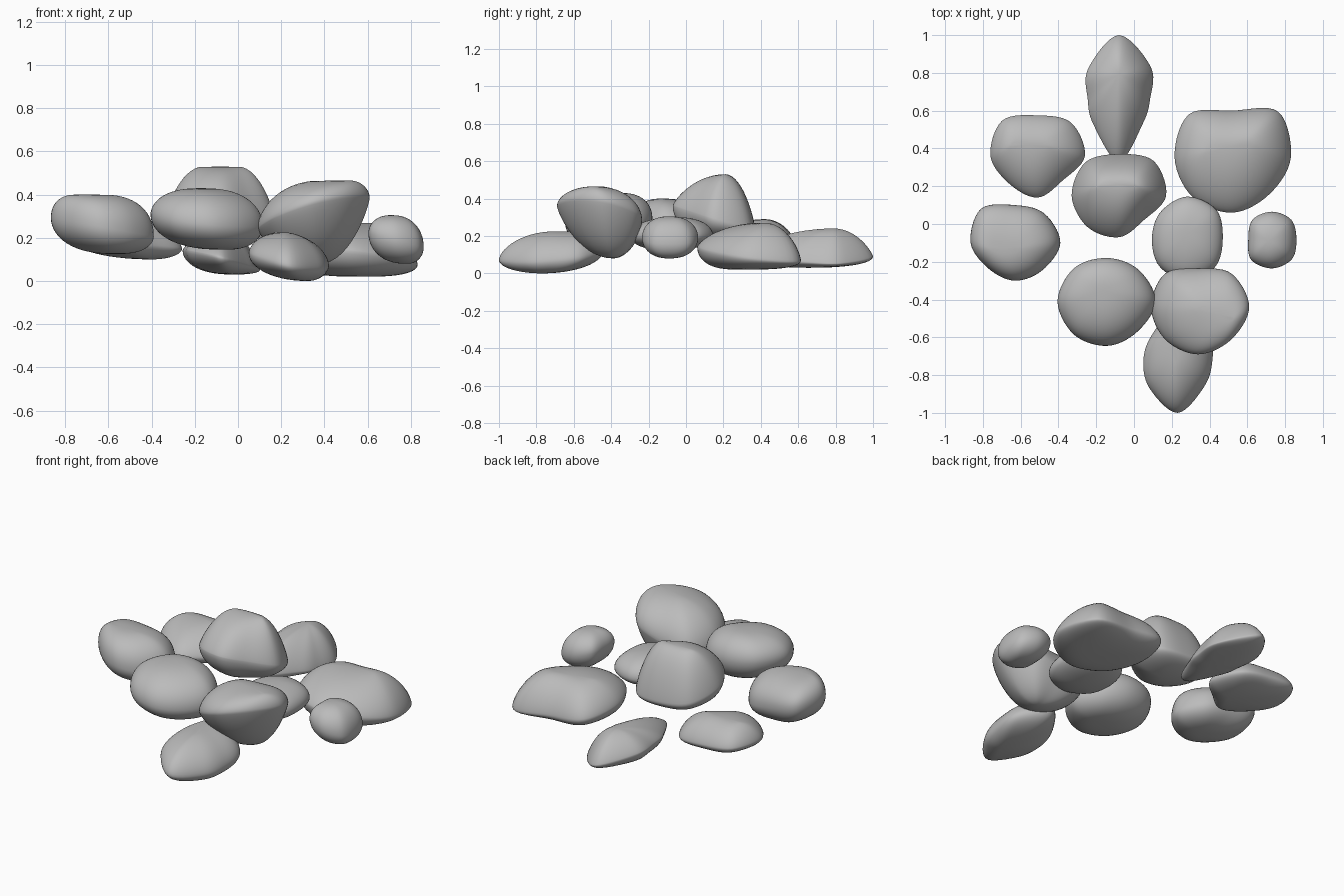
import bpy
import math
from mathutils import Vector

# Remove the default cube
default_cube = bpy.data.objects.get("Cube")
if default_cube:
    bpy.data.objects.remove(default_cube, do_unlink=True)

SEGMENTS = 56
RINGS = 14

# Single stone material
stone = bpy.data.materials.new("stone_grey")
stone.use_nodes = True
grey = (0.5, 0.5, 0.5, 1)
stone.diffuse_color = grey
stone.node_tree.nodes["Principled BSDF"].inputs["Base Color"].default_value = grey


def smooth_outline(radii, place):
    """Closed Catmull-Rom curve through points set evenly round the stone."""
    count = len(radii)
    index = int(place)
    t = place - index
    corners = []
    for step in (-1, 0, 1, 2):
        k = (index + step) % count
        angle = math.tau * k / count
        corners.append(Vector((math.cos(angle), math.sin(angle), 0)) * radii[k])
    a, b, c, d = corners
    return b + (c - a + (2 * a - 5 * b + 4 * c - d + (3 * (b - c) + d - a) * t) * t) * t / 2


# Radii run counter-clockwise from +x; tilt is the rise of the rim along x and y.
# Forms hold fullness (below one is boxier) and sharpness (above one is pointed).
# Ridge is the half length of the crest along x and y.
def build_stone(name, centre, radii, peak, base, tilt=(0, 0),
                top_form=(1, 1), base_form=(1, 1), ridge=(0, 0)):
    """Loft a tilted rim outline up to a peak and down to a base point."""
    centre, peak, base = Vector(centre), Vector(peak), Vector(base)
    along = Vector((*ridge, 0))
    rim = []
    crest = []
    for i in range(SEGMENTS):
        offset = smooth_outline(radii, len(radii) * i / SEGMENTS)
        offset.z = offset.x * tilt[0] + offset.y * tilt[1]
        rim.append(centre + offset)
        angle = math.tau * i / SEGMENTS
        heading = Vector((math.cos(angle), math.sin(angle), 0))
        crest.append(peak + along * heading.dot(along.normalized()))

    # Rings of points from the base pole to the top pole
    verts = [base]
    for ring in range(1 - RINGS, RINGS):
        phi = math.pi / 2 * ring / RINGS
        fullness, sharpness = top_form if ring > 0 else base_form
        spread = math.cos(phi) ** fullness
        lift = abs(math.sin(phi)) ** sharpness
        for edge, crest_point in zip(rim, crest):
            pole = crest_point if ring > 0 else base
            point = pole.lerp(edge, spread)
            point.z = edge.z + (pole.z - edge.z) * lift
            verts.append(point)
    verts.append(peak)

    # Quad bands closed by triangle fans
    faces = []
    last = len(verts) - 1
    top = last - SEGMENTS
    for i in range(SEGMENTS):
        j = (i + 1) % SEGMENTS
        faces.append((0, 1 + j, 1 + i))
        faces.append((last, top + i, top + j))
        for ring in range(2 * RINGS - 2):
            low = 1 + ring * SEGMENTS
            high = low + SEGMENTS
            faces.append((low + i, low + j, high + j, high + i))

    mesh = bpy.data.meshes.new(name)
    mesh.from_pydata(verts, [], faces)
    mesh.materials.append(stone)
    mesh.shade_smooth()
    stone_object = bpy.data.objects.new(name, mesh)
    bpy.context.collection.objects.link(stone_object)


# Low stones at the back and front ends
build_stone("back_stone", centre=(-.08, .66, .1),
            radii=(.165, .24, .34, .23, .165, .19, .33, .18),
            peak=(-.08, .79, .24), base=(-.02, .65, .03),
            tilt=(-.25, -.03), top_form=(1, 1.6), base_form=(.85, 1))
build_stone("front_stone", centre=(.23, -.72, .1),
            radii=(.185, .24, .28, .19, .18, .21, .28, .2),
            peak=(.2, -.62, .225), base=(.32, -.77, .0),
            tilt=(-.18, .1), top_form=(1, 1.2), ridge=(-.02, .08))

# Stones of the outer ring
build_stone("back_right_stone", centre=(-.51, .36, .17),
            radii=(.25, .25, .215, .265, .25, .21, .22, .185),
            peak=(-.56, .42, .29), base=(-.4, .34, .1),
            tilt=(-.08, 0), top_form=(1, 1.4), ridge=(.08, .0))
build_stone("right_stone", centre=(-.63, -.1, .25),
            radii=(.24, .22, .2, .255, .235, .195, .2, .205),
            peak=(-.69, -.13, .4), base=(-.56, -.1, .125),
            tilt=(-.18, 0), top_form=(.85, .9), base_form=(.8, 1), ridge=(.06, 0))
build_stone("back_left_stone", centre=(.52, .35, .11),
            radii=(.31, .345, .25, .325, .305, .295, .29, .275),
            peak=(.5, .41, .27), base=(.57, .3, .02),
            tilt=(-.1, -.1), top_form=(1, 1.4), base_form=(.65, 1), ridge=(.1, .02))
build_stone("small_left_stone", centre=(.73, -.08, .19),
            radii=(.13, .145, .145, .145, .125, .155, .155, .15),
            peak=(.71, -.09, .305), base=(.78, -.09, .08),
            tilt=(-.25, 0), top_form=(.85, 1), base_form=(.85, 1))

# Raised stones in the middle
build_stone("tall_centre_stone", centre=(-.08, .15, .3),
            radii=(.25, .26, .22, .25, .25, .235, .22, .185),
            peak=(-.08, .21, .53), base=(-.06, .18, .17),
            tilt=(-.05, -.28), top_form=(1, 1.6), ridge=(.08, .0))
build_stone("inner_stone", centre=(.28, -.08, .2),
            radii=(.19, .22, .225, .2, .185, .205, .22, .21),
            peak=(.28, -.05, .3), base=(.28, -.1, .12), top_form=(.85, 1))
build_stone("front_right_stone", centre=(-.14, -.41, .28),
            radii=(.255, .235, .23, .25, .265, .25, .235, .225),
            peak=(-.17, -.35, .43), base=(-.06, -.4, .145),
            tilt=(-.1, .08), top_form=(.8, 1), base_form=(.8, 1))
build_stone("front_left_stone", centre=(.34, -.44, .31),
            radii=(.27, .25, .205, .25, .25, .245, .25, .245),
            peak=(.45, -.48, .465), base=(.38, -.39, .08),
            tilt=(.28, -.2), top_form=(.95, 1.1), base_form=(1, 1.6), ridge=(.07, -.02))
